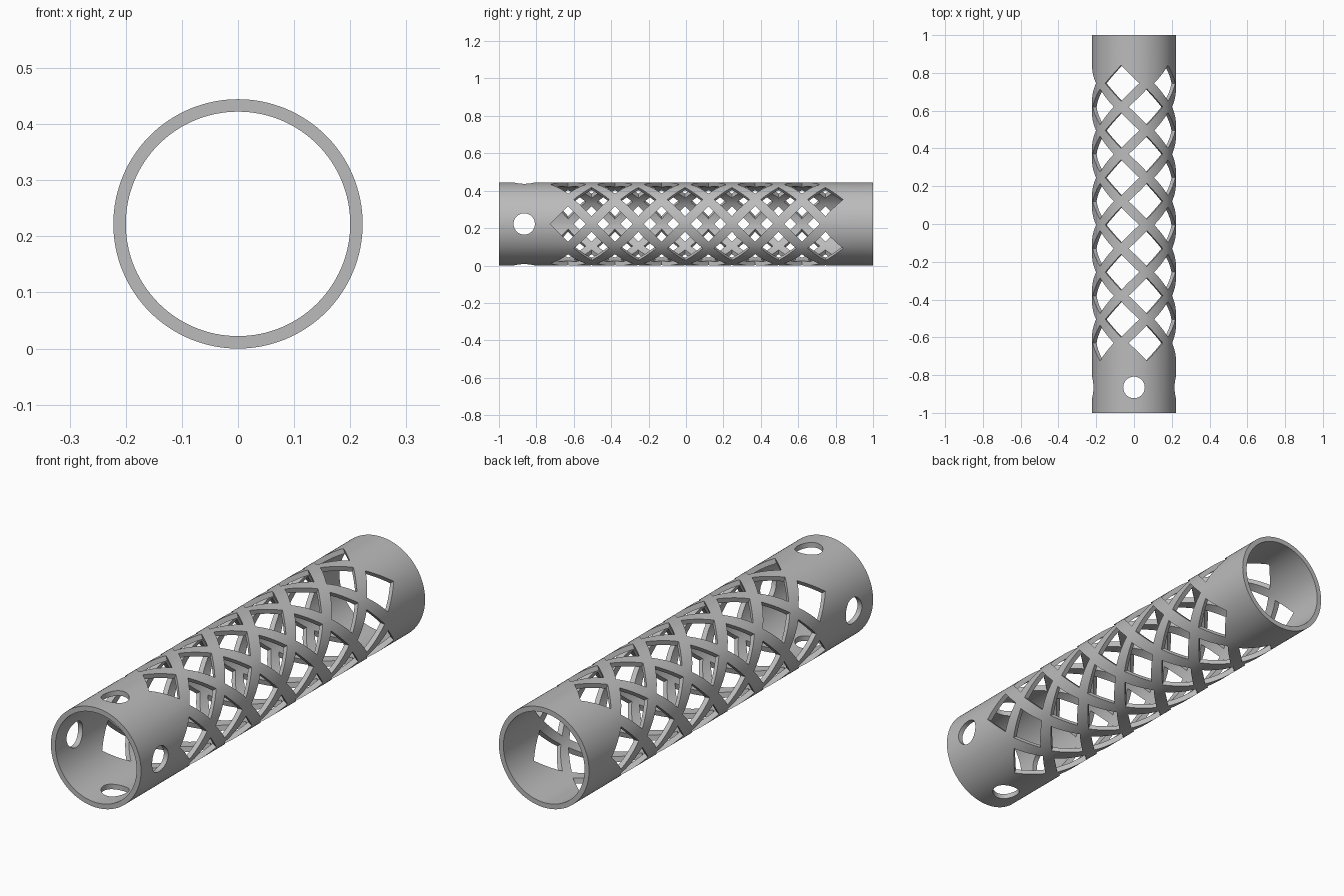
import bpy, bmesh, math
from mathutils import Matrix, Vector

cube = bpy.data.objects.get("Cube")
if cube:
    bpy.data.objects.remove(cube, do_unlink=True)

OUTER, INNER, HALF_LENGTH = 0.2222, 0.2, 1.0
ROWS, PER_ROW, PITCH, FIRST_ROW = 12, 5, 0.125, -0.63
AXIS = Vector((0, 0, OUTER))

grey = bpy.data.materials.new("plain_grey")
grey.use_nodes = True
grey.diffuse_color = (0.5, 0.5, 0.5, 1)
grey.node_tree.nodes["Principled BSDF"].inputs["Base Color"].default_value = (0.5, 0.5, 0.5, 1)


def make_object(name, bm):
    bmesh.ops.recalc_face_normals(bm, faces=bm.faces)
    mesh = bpy.data.meshes.new(name)
    bm.to_mesh(mesh)
    bm.free()
    mesh.materials.append(grey)
    obj = bpy.data.objects.new(name, mesh)
    bpy.context.collection.objects.link(obj)
    return obj


def add_radial_cutter(bm, angle, y, radius, sides):
    """Prism pointing out from the tube axis; angle runs from the top towards +x."""
    place = (Matrix.Translation(AXIS + Vector((0, y, 0)))
             @ Matrix.Rotation(angle, 4, "Y")
             @ Matrix.Translation((0, 0, 0.2)))
    bmesh.ops.create_cone(bm, cap_ends=True, segments=sides, radius1=radius,
                          radius2=radius, depth=0.1, matrix=place)


# Tube: rectangular wall profile spun around the long axis
bm = bmesh.new()
profile = [bm.verts.new(AXIS + Vector((0, y, r))) for r, y in
           ((OUTER, -HALF_LENGTH), (OUTER, HALF_LENGTH), (INNER, HALF_LENGTH), (INNER, -HALF_LENGTH))]
edges = [bm.edges.new((profile[i], profile[(i + 1) % 4])) for i in range(4)]
bmesh.ops.spin(bm, geom=profile + edges, cent=AXIS, axis=(0, 1, 0),
               angle=math.tau, steps=128, use_merge=True)
bmesh.ops.remove_doubles(bm, verts=bm.verts, dist=0.0001)
tube = make_object("lattice_tube", bm)

# Staggered rows of diamond openings
bm = bmesh.new()
step = math.tau / PER_ROW
for row in range(ROWS):
    start = step / 4 if row % 2 == 0 else -step / 4
    for k in range(PER_ROW):
        add_radial_cutter(bm, start + k * step, FIRST_ROW + row * PITCH, 0.095, 4)

# Four round pin holes near the front end
for k in range(4):
    add_radial_cutter(bm, k * math.pi / 2, -0.865, 0.057, 48)
cutter = make_object("opening_cutter", bm)
cutter.hide_render = True

# Cut the openings and keep the edges crisp
cut = tube.modifiers.new("openings", "BOOLEAN")
cut.operation = "DIFFERENCE"
cut.solver = "EXACT"
cut.object = cutter
bpy.ops.object.select_all(action="DESELECT")
tube.select_set(True)
bpy.context.view_layer.objects.active = tube
bpy.ops.object.modifier_apply(modifier=cut.name)
bpy.data.objects.remove(cutter, do_unlink=True)
bpy.ops.object.shade_smooth_by_angle(angle=math.radians(30))
